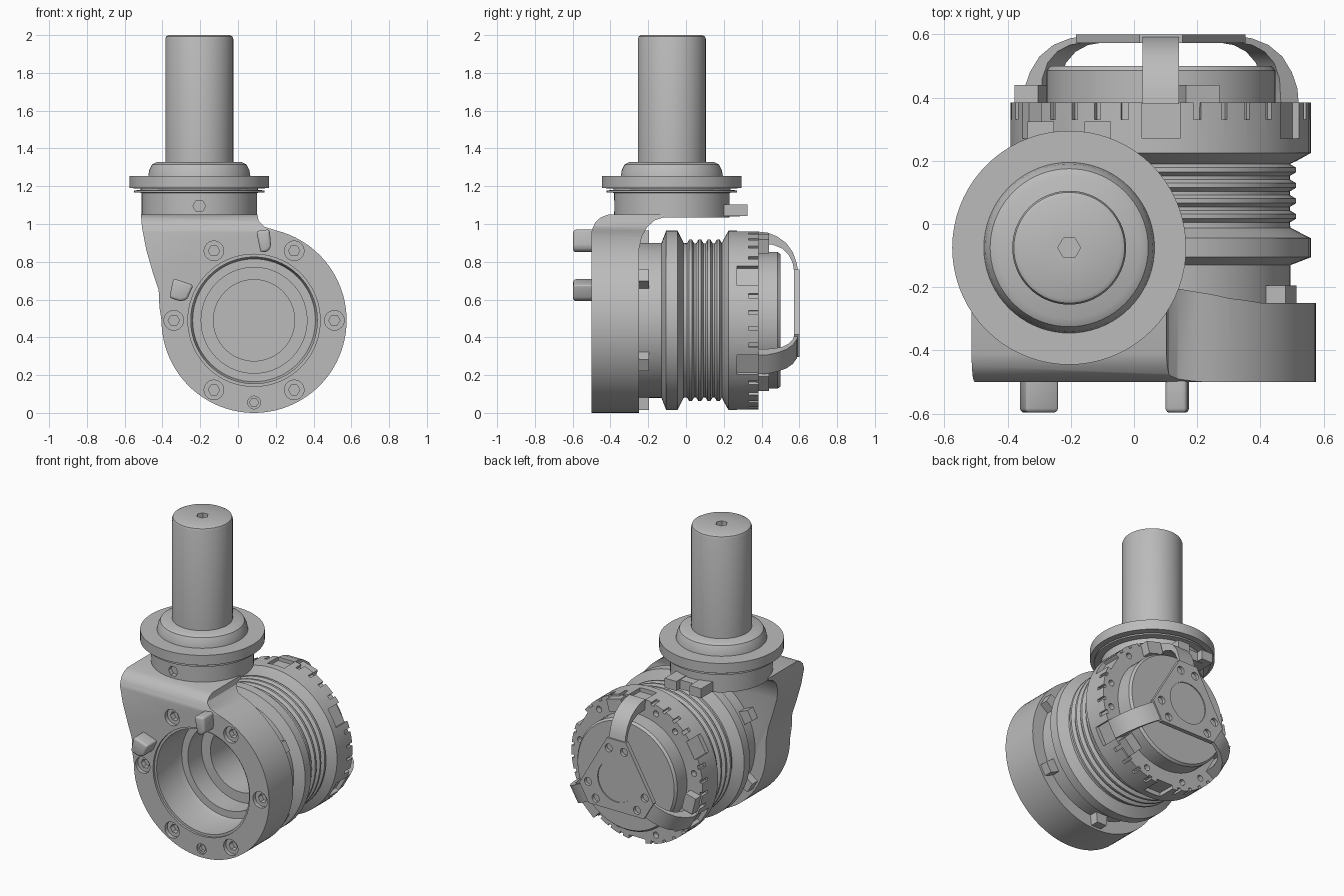
import bpy, bmesh
from math import radians, cos, sin, pi
from mathutils import Matrix, Vector

old = bpy.data.objects.get("Cube")
if old:
    bpy.data.objects.remove(old, do_unlink=True)

grey = bpy.data.materials.new("plain grey")
grey.use_nodes = True
COLOR = (0.5, 0.5, 0.5, 1)
grey.diffuse_color = COLOR
grey.node_tree.nodes["Principled BSDF"].inputs["Base Color"].default_value = COLOR

CX, CZ = 0.085, 0.49          # axis of the lying body
PX, PY = -0.205, -0.075       # axis of the upright post
BODY = Matrix.Translation((CX, 0, CZ))
POST = Matrix.Translation((PX, PY, 0))
TO_Y = Matrix.Rotation(-pi / 2, 4, 'X')
TO_X = Matrix.Rotation(pi / 2, 4, 'Z')


def around(deg):
    """Frame with x radial and z tangential on the body axis."""
    return BODY @ Matrix.Rotation(-radians(deg), 4, 'Y')


def ngon(r, n, x=0, z=0):
    return [(x + r * cos(2 * pi * i / n), z + r * sin(2 * pi * i / n)) for i in range(n)]


def rect(x0, x1, z0, z1):
    return [(x0, z0), (x1, z0), (x1, z1), (x0, z1)]


def prism(bm, pts, lo, hi, m=Matrix()):
    """Extrude an x,z outline along y; returns the rim edges at lo."""
    a = [bm.verts.new(m @ Vector((x, lo, z))) for x, z in pts]
    b = [bm.verts.new(m @ Vector((x, hi, z))) for x, z in pts]
    cap = bm.faces.new(a)
    bm.faces.new(b[::-1])
    for i in range(len(pts)):
        j = (i + 1) % len(pts)
        bm.faces.new((a[i], b[i], b[j], a[j]))
    return list(cap.edges)


def finish(name, bm):
    bmesh.ops.recalc_face_normals(bm, faces=bm.faces[:])
    me = bpy.data.meshes.new(name)
    bm.to_mesh(me)
    bm.free()
    me.materials.append(grey)
    ob = bpy.data.objects.new(name, me)
    bpy.context.collection.objects.link(ob)
    return ob


def lathe(name, profile, m):
    bm = bmesh.new()
    vs = [bm.verts.new((r, 0, h)) for r, h in profile]
    es = [bm.edges.new(p) for p in zip(vs, vs[1:])]
    bmesh.ops.spin(bm, geom=vs + es, axis=(0, 0, 1), cent=(0, 0, 0), steps=72, angle=2 * pi)
    bmesh.ops.remove_doubles(bm, verts=bm.verts[:], dist=0.0005)
    bm.transform(m)
    return finish(name, bm)


def combine(ob, bm, op='DIFFERENCE'):
    cutter = finish("cutter", bm)
    cutter.hide_render = True
    mod = ob.modifiers.new("cut", 'BOOLEAN')
    mod.operation, mod.solver, mod.object = op, 'EXACT', cutter
    bpy.context.view_layer.objects.active = ob
    bpy.ops.object.modifier_apply(modifier=mod.name)
    bpy.data.objects.remove(cutter, do_unlink=True)


# Yoke: front outline crossed with a side outline
outline = [(-.515, 1.06), (-.508, .98), (-.485, .86), (-.45, .74), (-.42, .65), (-.404, .56)]
outline += [(CX + .49 * cos(radians(a)), CZ + .49 * sin(radians(a))) for a in range(180, 439, 4)]
outline += [(.14, .985), (.11, 1.015), (.1, 1.06)]
bm = bmesh.new()
rim = prism(bm, outline, -.5, -.08)
bmesh.ops.bevel(bm, geom=rim, offset=.012, segments=3, profile=.5, affect='EDGES')
yoke = finish("yoke", bm)
bm = bmesh.new()
side = [(-.51, -.1), (-.51, .92), (-.497, .97), (-.48, 1.01), (-.45, 1.036), (-.41, 1.05),
        (-.12, 1.05), (-.12, 1.035), (-.165, 1.02), (-.205, .985), (-.235, .93), (-.25, .86), (-.25, -.1)]
prism(bm, side, -1, 1, TO_X)
combine(yoke, bm, 'INTERSECT')

# Yoke bore, counterbored screws and their sockets
bm = bmesh.new()
prism(bm, ngon(.35, 72), -.7, 0, BODY)
for a in range(0, 360, 60):
    prism(bm, ngon(.052, 24, .425), -.6, -.475, around(a))
prism(bm, ngon(.034, 20, CX, .055), -.6, -.49)
combine(yoke, bm)
bm = bmesh.new()
for a in range(0, 360, 60):
    prism(bm, ngon(.03, 6, .425), -.6, -.44, around(a))
prism(bm, ngon(.024, 6, CX, .055), -.6, -.47)
combine(yoke, bm)

# Stop pegs on the yoke front
for name, x, z, w, h, turn in (("left_stop", .14, .91, .036, .058, -8),
                               ("right_stop", -.305, .645, .056, .052, 18)):
    bm = bmesh.new()
    shape = [(-w, h), (w, h), (w * .85, -h * .6), (w * .3, -h), (-w * .8, -h)]
    prism(bm, shape, -.597, -.45,
          Matrix.Translation((x, 0, z)) @ Matrix.Rotation(radians(turn), 4, 'Y'))
    bmesh.ops.bevel(bm, geom=bm.edges[:], offset=.014, segments=3, profile=.5, affect='EDGES')
    finish(name, bm)

# Hollow ribbed body and rear drum
profile = [(0, .3), (.215, .3), (.215, -.1), (.28, -.1), (.28, -.24), (.325, -.24), (.335, -.27),
           (.335, -.485), (.36, -.485), (.36, -.3), (.41, -.3), (.41, -.13), (.475, -.105),
           (.475, -.045), (.41, -.012)]
for i in range(4):
    y = .005 + .049 * i
    profile += [(.408, y), (.428, y + .012), (.428, y + .026), (.408, y + .038)]
profile += [(.43, .2), (.475, .225), (.475, .385), (.362, .385), (.362, .485), (.35, .5), (0, .5)]
body = lathe("ribbed_body", profile, BODY @ TO_Y)

# Slots, notches and screw holes in the rear ring
bm = bmesh.new()
for a in range(0, 360, 60):
    prism(bm, rect(.447, .55, -.06, .06), .27, .42, around(a + 30))
    for s in (-1, 1):
        prism(bm, rect(.458, .55, -.01, .01), .33, .42, around(a + s * 5))
        prism(bm, rect(.458, .55, -.012, .012), .33, .42, around(a + s * 16))
        prism(bm, ngon(.02, 12, .42), .35, .42, around(a + s * 11))
combine(body, bm)

# Lugs between yoke and body
bm = bmesh.new()
for a in range(-90, 270, 60):
    prism(bm, [(.38, -.045), (.475, -.035), (.475, .035), (.38, .045)], -.27, -.195, around(a))
finish("yoke_lugs", bm)

# Rear cage: three bent arms with feet, joined by a triangular hub
arm = [(.47, .38), (.465, .43), (.445, .48), (.41, .53), (.36, .566), (.3, .587), (.24, .595),
       (.24, .575), (.3, .566), (.345, .545), (.38, .51), (.4, .46), (.405, .38)]
bm = bmesh.new()
hub_pts = []
for a in (90, 210, 330):
    prism(bm, arm, -.058, .058, around(a) @ TO_Y)
    prism(bm, rect(.385, .462, -.06, .05), .37, .44, around(a - 16))
    t = radians(a)
    hub_pts += [(.27 * cos(t) - w * sin(t), .27 * sin(t) + w * cos(t)) for w in (-.068, .068)]
finish("cage_arms", bm)
bm = bmesh.new()
prism(bm, hub_pts, .572, .6, BODY)
hub = finish("cage_hub", bm)
bm = bmesh.new()
prism(bm, ngon(.135, 48), .594, .65, BODY)
for a in (90, 210, 330):
    for w in (-.055, .055):
        prism(bm, ngon(.026, 16, .205, w), .58, .65, around(a))
combine(hub, bm)

# Collar with flange
collar = lathe("collar", [(0, 1.035), (.305, 1.035), (.305, 1.165), (.345, 1.168), (.345, 1.178),
                          (.31, 1.18), (.31, 1.188), (.37, 1.19), (.37, 1.255), (.27, 1.255),
                          (.265, 1.285), (.25, 1.315), (.225, 1.328), (0, 1.33)], POST)
bm = bmesh.new()
prism(bm, ngon(.034, 6, PX, 1.095), -.5, -.35)
combine(collar, bm)

# Post with a hex socket in its end
post = lathe("post", [(0, 1.3), (.18, 1.3), (.18, 1.98), (.175, 1.993), (.162, 2), (0, 2)], POST)
bm = bmesh.new()
prism(bm, ngon(.036, 6, PX, -PY), 1.96, 2.1, Matrix.Rotation(pi / 2, 4, 'X'))
combine(post, bm)

# Notched catch behind the collar
bm = bmesh.new()
prism(bm, rect(-.29, -.12, 1.04, 1.1), .15, .285)
for s in (-1, 1):
    x = PX + s * .09
    prism(bm, rect(x - .042, x + .042, 1.042, 1.104), .2, .325)
finish("catch", bm)

# Smooth the round faces and keep the edges sharp
bpy.ops.object.select_all(action='DESELECT')
for ob in bpy.context.scene.objects:
    if ob.type == 'MESH':
        ob.select_set(True)
        bpy.context.view_layer.objects.active = ob
        bpy.ops.object.shade_smooth_by_angle(angle=radians(30))
        ob.select_set(False)
